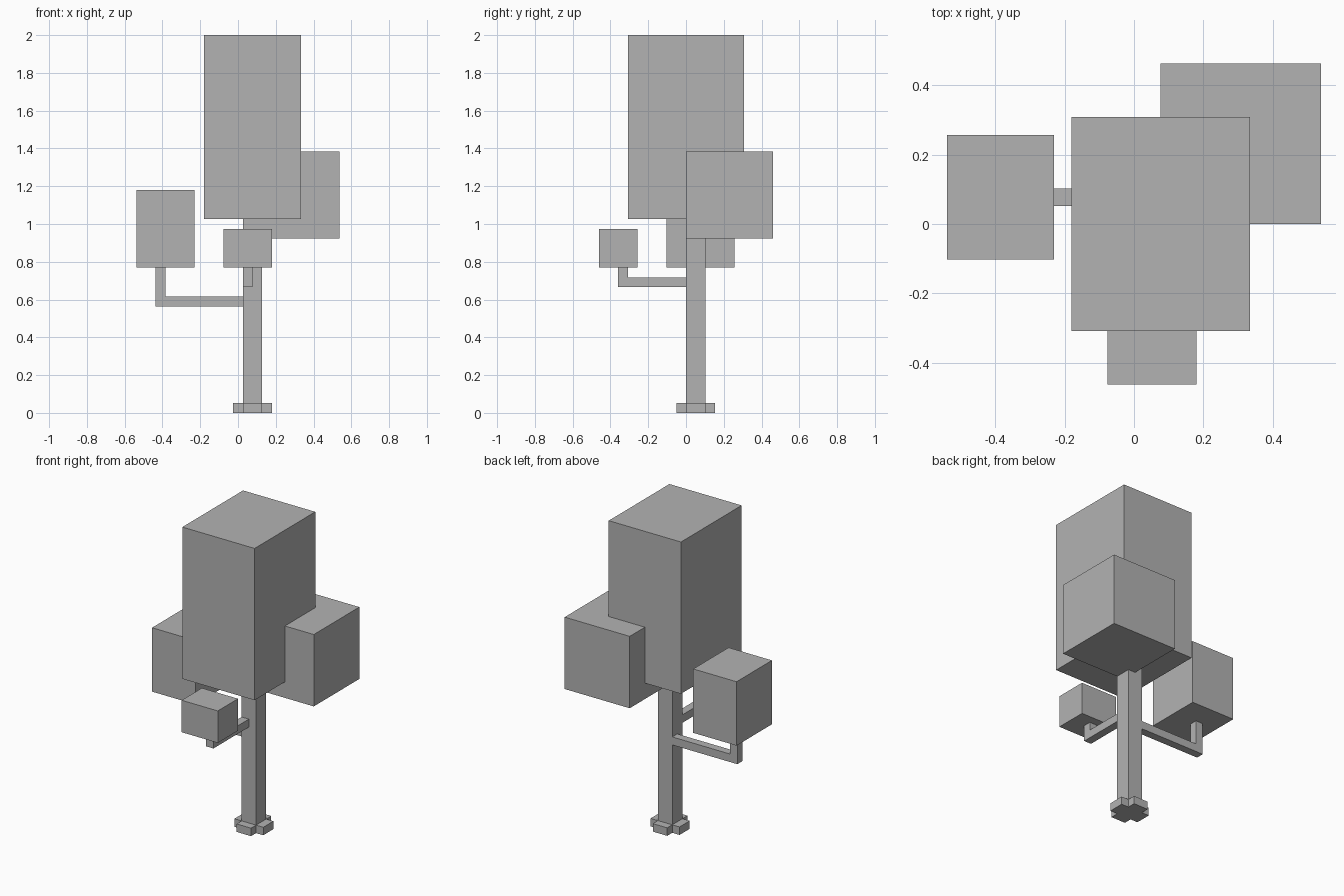
import bpy
import bmesh
from mathutils import Vector

cube = bpy.data.objects.get("Cube")
if cube:
    bpy.data.objects.remove(cube, do_unlink=True)

U = 2 / 39                      # one block unit; the tree is 39 blocks tall
TRUNK = Vector((1.5, 1, 0))     # trunk axis, in blocks

grey = bpy.data.materials.new("plain grey")
grey.use_nodes = True
colour = (0.45, 0.45, 0.45, 1)
grey.diffuse_color = colour
grey.node_tree.nodes["Principled BSDF"].inputs["Base Color"].default_value = colour


def prism(name, outline, depth):
    """Extrude a closed outline (in blocks) along a depth vector."""
    bm = bmesh.new()
    face = bm.faces.new([bm.verts.new(Vector(p) * U) for p in outline])
    top = bmesh.ops.extrude_face_region(bm, geom=[face], use_keep_orig=True)
    moved = [v for v in top["geom"] if isinstance(v, bmesh.types.BMVert)]
    bmesh.ops.translate(bm, verts=moved, vec=Vector(depth) * U)
    bmesh.ops.recalc_face_normals(bm, faces=bm.faces)
    mesh = bpy.data.meshes.new(name)
    bm.to_mesh(mesh)
    bm.free()
    mesh.materials.append(grey)
    obj = bpy.data.objects.new(name, mesh)
    bpy.context.collection.objects.link(obj)
    return obj


def block(name, low, size):
    """Box from its lowest corner and its size, in blocks."""
    x, y, z = low
    w, d, h = size
    base = [(x, y, z), (x + w, y, z), (x + w, y + d, z), (x, y + d, z)]
    return prism(name, base, (0, 0, h))


def branch(name, start, out, reach, rise, depth):
    """One-block-thick elbow: runs outwards from the trunk, then turns up."""
    start, out, up = Vector(start), Vector(out), Vector((0, 0, 1))
    path = [(0, 0), (reach, 0), (reach, rise), (reach - 1, rise), (reach - 1, 1), (0, 1)]
    return prism(name, [start + out * a + up * b for a, b in path], depth)


# Cross-shaped root flare and trunk
quarter = [(2, -1), (2, 1), (1, 1)]
cross = []
for turn in range(4):
    cross += [TRUNK + Vector((x, y, 0)) for x, y in quarter]
    quarter = [(-y, x) for x, y in quarter]
prism("roots", cross, (0, 0, 1))
block("trunk", (0.5, 0, 1), (2, 2, 19))

# Bent branches
branch("right_branch", (0.5, 1, 11), (-1, 0, 0), 9, 4, (0, 1, 0))
branch("front_branch", (0.5, 0, 13), (0, -1, 0), 7, 2, (1, 0, 0))

# Foliage blocks
block("main_foliage", (-3.5, -6, 20), (10, 12, 19))
block("left_foliage", (1.5, 0, 18), (9, 9, 9))
block("right_foliage", (-10.5, -2, 15), (6, 7, 8))
block("front_foliage", (-1.5, -9, 15), (5, 4, 4))
